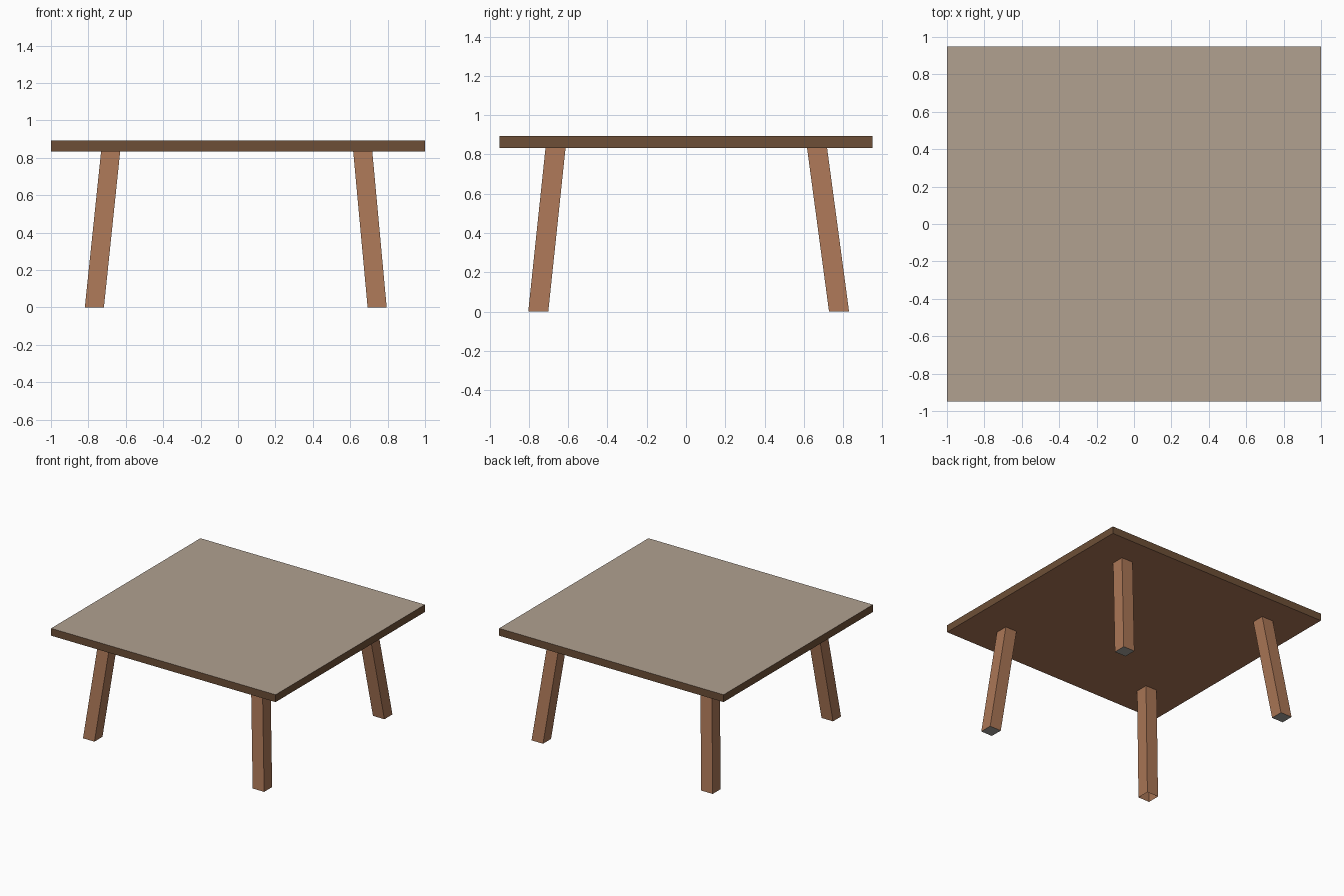
import bpy, bmesh
from mathutils import Vector

if "Cube" in bpy.data.objects:
    bpy.data.objects.remove(bpy.data.objects["Cube"])


def srgb(r, g, b):
    def lin(c):
        c /= 255
        return c / 12.92 if c <= 0.04045 else ((c + 0.055) / 1.055) ** 2.4
    return (lin(r), lin(g), lin(b), 1)


def material(name, rgb):
    m = bpy.data.materials.new(name)
    m.diffuse_color = srgb(*rgb)
    m.use_nodes = True
    m.node_tree.nodes["Principled BSDF"].inputs["Base Color"].default_value = m.diffuse_color
    return m


top_mat = material("weathered top", (177, 161, 144))
edge_mat = material("dark wood edge", (109, 79, 55))
leg_mat = material("leg wood", (170, 118, 86))
foot_mat = material("grey foot pad", (165, 164, 157))

UNDER, TOP = 0.834, 0.893


def sheared_box(name, low, high, size, z0, z1, mats, pick, open_base=False):
    """Box with its upper face shifted sideways; pick(normal) gives the material."""
    bm = bmesh.new()
    bmesh.ops.create_cube(bm, size=1)
    for v in bm.verts:
        c, z = (high, z1) if v.co.z > 0 else (low, z0)
        v.co = Vector((c[0] + v.co.x * size[0], c[1] + v.co.y * size[1], z))
    bm.normal_update()
    for f in bm.faces:
        f.material_index = pick(f.normal)
    if open_base:
        base = [f for f in bm.faces if f.normal.z < -0.9]
        bmesh.ops.delete(bm, geom=base, context='FACES_ONLY')
    me = bpy.data.meshes.new(name)
    bm.to_mesh(me)
    bm.free()
    for m in mats:
        me.materials.append(m)
    ob = bpy.data.objects.new(name, me)
    bpy.context.collection.objects.link(ob)
    return ob


# Table top: pale upper face, dark edges, leg-coloured underside
sheared_box("table_top", (0, 0), (0, 0), (2, 1.9), UNDER, TOP,
            [edge_mat, top_mat, leg_mat],
            lambda n: 1 if n.z > 0.9 else 2 if n.z < -0.9 else 0)

# Splayed legs: (foot centre, top centre) along each axis
xs = {"left": (-0.768, -0.681), "right": (0.744, 0.667)}
ys = {"front": (-0.752, -0.664), "back": (0.779, 0.667)}
for xn, (x0, x1) in xs.items():
    for yn, (y0, y1) in ys.items():
        # the front left leg is hollow at the foot
        sheared_box(f"{yn}_{xn}_leg", (x0, y0), (x1, y1), (0.102, 0.102),
                    0, UNDER, [leg_mat, foot_mat], lambda n: int(n.z < -0.9),
                    open_base=(xn == "left" and yn == "front"))
